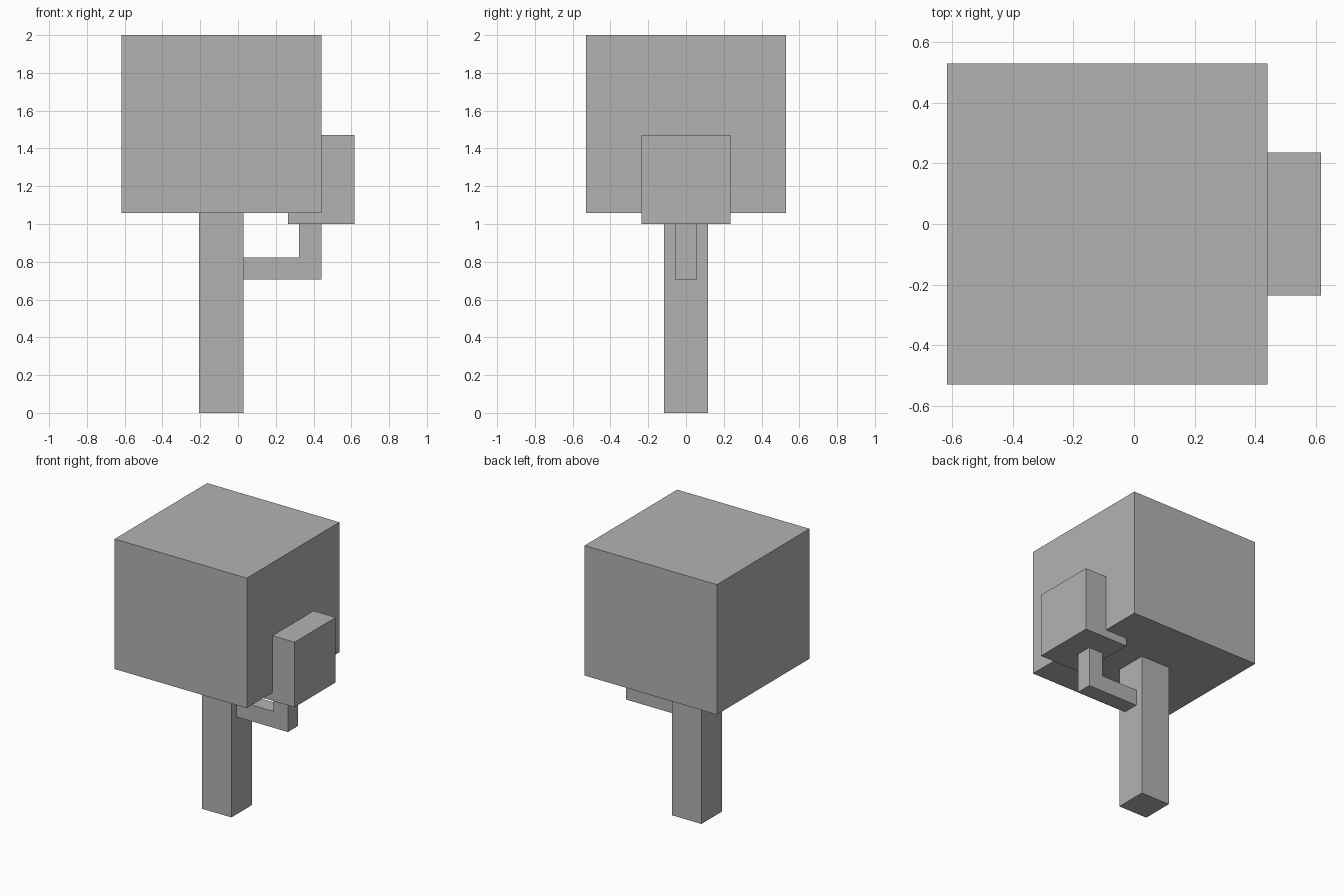
import bpy
import bmesh

U = 2 / 34  # one block unit; the tree is 34 units tall

cube = bpy.data.objects.get("Cube")
if cube:
    bpy.data.objects.remove(cube, do_unlink=True)

grey = bpy.data.materials.new("plain grey")
grey.use_nodes = True
colour = (0.45, 0.45, 0.45, 1)
grey.diffuse_color = colour
grey.node_tree.nodes["Principled BSDF"].inputs["Base Color"].default_value = colour


def extrude_profile(name, profile, depth):
    """Extrude an x-z outline, in block units, symmetrically along y."""
    bm = bmesh.new()
    face = bm.faces.new([bm.verts.new((x * U, -depth / 2 * U, z * U)) for x, z in profile])
    result = bmesh.ops.extrude_face_region(bm, geom=[face])
    verts = [v for v in result["geom"] if isinstance(v, bmesh.types.BMVert)]
    bmesh.ops.translate(bm, verts=verts, vec=(0, depth * U, 0))
    bmesh.ops.recalc_face_normals(bm, faces=bm.faces)
    mesh = bpy.data.meshes.new(name)
    bm.to_mesh(mesh)
    bm.free()
    mesh.materials.append(grey)
    obj = bpy.data.objects.new(name, mesh)
    bpy.context.collection.objects.link(obj)
    return obj


def box(name, x0, x1, z0, z1, depth):
    return extrude_profile(name, [(x0, z0), (x1, z0), (x1, z1), (x0, z1)], depth)


# Trunk and main crown
box("trunk", -3.5, 0.5, 0, 18, 4)
box("main_crown", -10.5, 7.5, 18, 34, 18)

# Elbow-shaped side branch carrying the small crown
extrude_profile("side_branch", [(0.5, 12), (7.5, 12), (7.5, 17),
                                (5.5, 17), (5.5, 14), (0.5, 14)], 2)
box("side_crown", 4.5, 10.5, 17, 25, 8)
